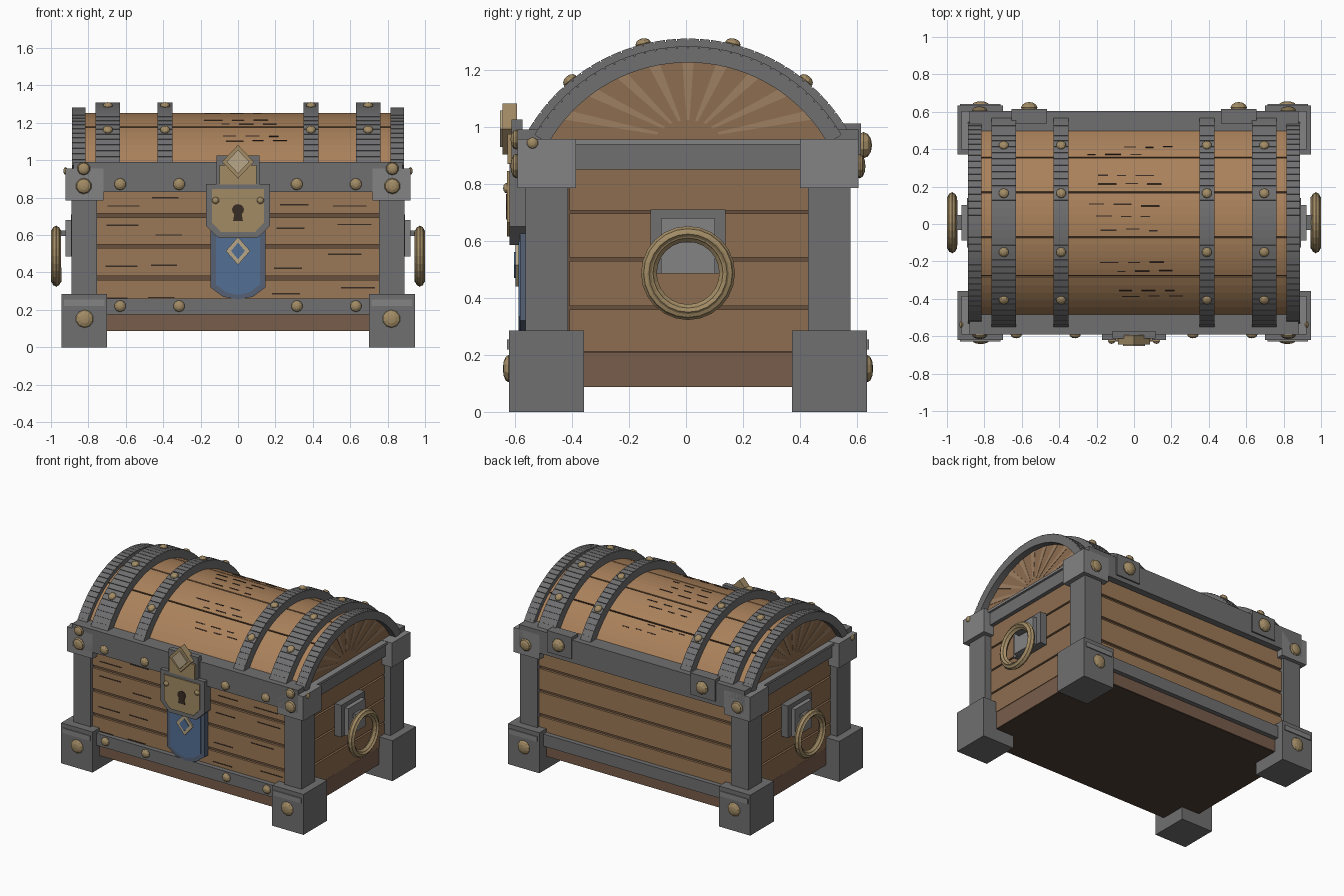
import bpy, bmesh, math, random
from mathutils import Vector

if "Cube" in bpy.data.objects:
    bpy.data.objects.remove(bpy.data.objects["Cube"])
random.seed(4)

def mat(name, c):
    m = bpy.data.materials.new(name)
    m.diffuse_color = (*c, 1)
    m.use_nodes = True
    m.node_tree.nodes["Principled BSDF"].inputs["Base Color"].default_value = m.diffuse_color
    return m

WOOD = mat("wood", (0.33, 0.19, 0.095))
LIDWOOD = mat("lid_wood", (0.40, 0.22, 0.105))
SIDE = mat("side_wood", (0.27, 0.155, 0.08))
BASE = mat("base_wood", (0.19, 0.11, 0.07))
RAY = mat("pale_wood", (0.34, 0.21, 0.12))
GROOVE = mat("groove_wood", (0.14, 0.08, 0.045))
DARK = mat("dark_wood", (0.04, 0.025, 0.018))
BOTTOM = mat("bottom_wood", (0.08, 0.05, 0.035))
IRON = mat("iron", (0.16, 0.16, 0.165))
STEEL = mat("steel", (0.23, 0.23, 0.235))
GOLD = mat("gold", (0.36, 0.26, 0.13))
CREAM = mat("pale_gold", (0.48, 0.39, 0.25))
BLUE = mat("blue", (0.085, 0.16, 0.30))
NAVY = mat("dark_blue", (0.09, 0.12, 0.18))

def finish(bm, name, m):
    bmesh.ops.recalc_face_normals(bm, faces=bm.faces)
    me = bpy.data.meshes.new(name)
    bm.to_mesh(me)
    bm.free()
    me.materials.append(m)
    ob = bpy.data.objects.new(name, me)
    bpy.context.collection.objects.link(ob)
    return ob

def prism(name, polys, axis, a, b, m):
    """Extrude outlines along x (points are y,z) or y (points are x,z)."""
    bm = bmesh.new()
    for pts in polys:
        vs = [bm.verts.new((a, p, q) if axis == 'x' else (p, a, q)) for p, q in pts]
        f = bm.faces.new(vs)
        r = bmesh.ops.extrude_face_region(bm, geom=[f])
        d = Vector((b - a, 0, 0)) if axis == 'x' else Vector((0, b - a, 0))
        bmesh.ops.translate(bm, vec=d, verts=[v for v in r['geom'] if isinstance(v, bmesh.types.BMVert)])
    return finish(bm, name, m)

def box(name, x0, x1, y0, y1, z0, z1, m):
    return prism(name, [[(y0, z0), (y1, z0), (y1, z1), (y0, z1)]], 'x', x0, x1, m)

def rivet(name, loc, r, normal, depth=0.02):
    bpy.ops.mesh.primitive_uv_sphere_add(segments=10, ring_count=6, radius=1, location=loc)
    ob = bpy.context.object
    ob.name = name
    ob.scale = (r, r, depth)
    ob.rotation_euler = Vector(normal).to_track_quat('Z', 'Y').to_euler()
    ob.data.materials.append(GOLD)

CZ = 0.66  # height of the lid's arc centre
def arc(r, a0, a1, n):
    return [(r * math.sin(math.radians(a0 + (a1 - a0) * i / n)),
             CZ + r * math.cos(math.radians(a0 + (a1 - a0) * i / n))) for i in range(n + 1)]

def ring(r0, r1, a0, a1, n):
    return arc(r0, a0, a1, n) + arc(r1, a1, a0, n)

# body core, base and planks
box("body_core", -.825, .825, -.535, .535, .12, .95, GROOVE)
box("base_board", -.84, .84, -.55, .55, .09, .21, BASE)
box("bottom_panel", -.835, .835, -.545, .545, .088, .095, BOTTOM)
edges = [.21, .37, .54, .705, .86]
for i in range(4):
    z0, z1 = edges[i] + .01, edges[i + 1] - .01
    for s in (-1, 1):
        box("long_plank", -.77, .77, s * .50, s * .55, z0, z1, WOOD)
        box("side_plank", s * .80, s * .842, -.415, .42, edges[i] + .002, edges[i + 1] - .01, SIDE)
    # wood grain scratches on the front
    for x, w in ((-.65, .17), (-.40, .14), (.3, .15), (.6, .18)):
        x += random.uniform(-.05, .05)
        z = random.uniform(z0 + .03, z1 - .03)
        box("front_grain", x - w / 2, x + w / 2, -.552, -.54, z, z + .007, DARK)

# corner posts, feet and caps
for sx in (-1, 1):
    for sy in (-1, 1):
        box("corner_post", sx * .755, sx * .89, sy * .42, sy * .57, .25, .82, IRON)
        box("foot", sx * .70, sx * .945, sy * .365, sy * .627, 0, .285, IRON)
        box("foot_lip", sx * .715, sx * .93, sy * .60, sy * .634, .22, .255, STEEL)
        box("corner_cap", sx * .72, sx * .922, sy * .392, sy * .597, .785, .957, STEEL)
        rivet("foot_rivet", (sx * .82, sy * .629, .152), .048, (0, sy, 0))
        rivet("cap_rivet", (sx * .825, sy * .602, .862), .043, (0, sy, 0))
    rivet("cap_upper_rivet", (sx * .825, -.602, .955), .035, (0, -1, 0))
    rivet("cap_side_rivet", (sx * .922, -.545, .943), .02, (sx, 0, 0), .012)
    # rail under the lid's end
    box("side_rail", sx * .80, sx * .87, -.40, .40, .85, .94, IRON)
    box("side_rail_top", sx * .79, sx * .885, -.40, .40, .938, .955, STEEL)

# long rails, front and back
for s in (-1, 1):
    box("upper_rail", -.88, .88, s * .48, s * .597, .83, .99, IRON)
    box("lower_rail", -.72, .72, s * .53, s * .583, .175, .26, IRON)
for x in (-.63, -.315, .315, .63):
    rivet("upper_rail_rivet", (x, -.598, .872), .032, (0, -1, 0))
    rivet("lower_rail_rivet", (x, -.585, .22), .031, (0, -1, 0))

# hinges on the back
for x in (-.56, .56):
    box("hinge_block", x - .095, x + .095, .53, .607, .86, 1.012, IRON)
    rivet("hinge_rivet", (x, .615, .935), .046, (0, 1, 0), .03)

# lid core and planks
prism("lid_core", [arc(.58, -59, 59, 28)], 'x', -.82, .82, DARK)
cuts = [-60, -29, -7.5, 16, 36, 60]
for a, b in zip(cuts, cuts[1:]):
    prism("lid_plank", [ring(.55, .592, a + .4, b - .4, 6)], 'x', -.815, .815, LIDWOOD)

# grain scratches on the lid
for a in (-42, -38, -26, -21, -4, 3, 9, 20, 25, 38, 43):
    x = random.uniform(-.25, -.05)
    for k in range(3):
        w = random.uniform(.04, .10)
        d = a + random.uniform(-.5, .5)
        prism("lid_grain", [ring(.58, .5945, d, d + .6, 1)], 'x', x, x + w, DARK)
        x += w + .05

# lid ends with a sunburst of pale rays
for s in (-1, 1):
    prism("lid_end", [arc(.572, -59, 59, 24)], 'x', s * .80, s * .842, SIDE)
    rays = []
    for a in range(-48, 49, 12):
        p, q = arc(.568, a - 2, a + 2, 1)
        c = Vector((0, .955))
        rays.append([tuple(c.lerp(Vector(p), .25)), p, q, tuple(c.lerp(Vector(q), .25))])
    prism("lid_end_rays", rays, 'x', s * .835, s * .844, RAY)

# iron bands: a continuous strap with separate segments on top
N = 34
for s in (-1, 1):
    for x0, x1, rin, rout in ((.815, .888, .565, .622), (.63, .762, .58, .649), (.35, .43, .58, .649)):
        prism("band_strap", [ring(rin, rout - .007, -60, 60, N)], 'x', s * x0, s * x1, IRON)
        w = 120 / N
        segs = [ring(rout - .012, rout, -60 + i * w + .15, -60 + (i + 1) * w - .15, 1) for i in range(N)]
        prism("band_segments", segs, 'x', s * x0, s * x1, IRON)
        if x1 < .8:
            for a in (-39.5, -14, 14, 39.5):
                y, z = arc(.651, a, a, 1)[0]
                rivet("band_rivet", (s * (x0 + x1) / 2, y, z), .027, (0, y, z - CZ), .018)

# side handles
for s in (-1, 1):
    box("handle_plate", s * .84, s * .893, -.132, .132, .485, .71, IRON)
    box("handle_inner_plate", s * .88, s * .922, -.094, .094, .485, .68, STEEL)
    box("handle_knuckle", s * .92, s * .972, -.04, .04, .595, .625, IRON)
    for r, t, n in ((.139, .023, 8), (.137, .0275, 4)):
        bpy.ops.mesh.primitive_torus_add(major_segments=24, minor_segments=n, major_radius=r, minor_radius=t,
                                         location=(s * .9725, 0, .487), rotation=(0, math.pi / 2, 0))
        bpy.context.object.name = "handle_ring"
        bpy.context.object.data.materials.append(GOLD)

# hanging blue pennant
def sym(half):
    return half + [(-x, z) for x, z in reversed(half) if x > 0]

def diamond(w, h, z):
    return [(0, z + h), (w, z), (0, z - h), (-w, z)]

prism("pennant_frame", [sym([(.147, .74), (.147, .32), (.08, .27), (0, .255)])], 'y', -.54, -.588, NAVY)
prism("pennant_blue", [sym([(.118, .72), (.118, .335), (.065, .295), (0, .28)])], 'y', -.57, -.594, BLUE)
prism("pennant_diamond", [diamond(.065, .075, .515)], 'y', -.58, -.604, CREAM)
prism("pennant_gem", [diamond(.037, .045, .515)], 'y', -.59, -.609, BLUE)

# lock plate with keyhole
prism("lock_frame", [sym([(.172, .872), (.172, .65), (.105, .585)])], 'y', -.56, -.626, IRON)
prism("lock_face", [sym([(.138, .845), (.138, .665), (.09, .615)])], 'y', -.60, -.634, GOLD)
hole = [(.032 * math.cos(math.radians(t)), .735 + .03 * math.sin(math.radians(t))) for t in range(-50, 231, 28)]
prism("keyhole", [hole + [(-.026, .675), (.026, .675)]], 'y', -.62, -.638, DARK)
for x in (-.12, .12):
    rivet("lock_rivet", (x, -.634, .785), .019, (0, -1, 0), .014)

# hasp with diamond ornament
box("hasp", -.115, .115, -.58, -.618, .86, 1.025, IRON)
box("hasp_face", -.1, .1, -.60, -.632, .87, .975, GOLD)
prism("hasp_diamond", [diamond(.085, .09, .992)], 'y', -.60, -.65, GOLD)
prism("hasp_diamond_face", [diamond(.06, .064, .992)], 'y', -.64, -.659, CREAM)

# the whole chest sits slightly towards the back
for ob in bpy.context.scene.objects:
    ob.location.y += .007
